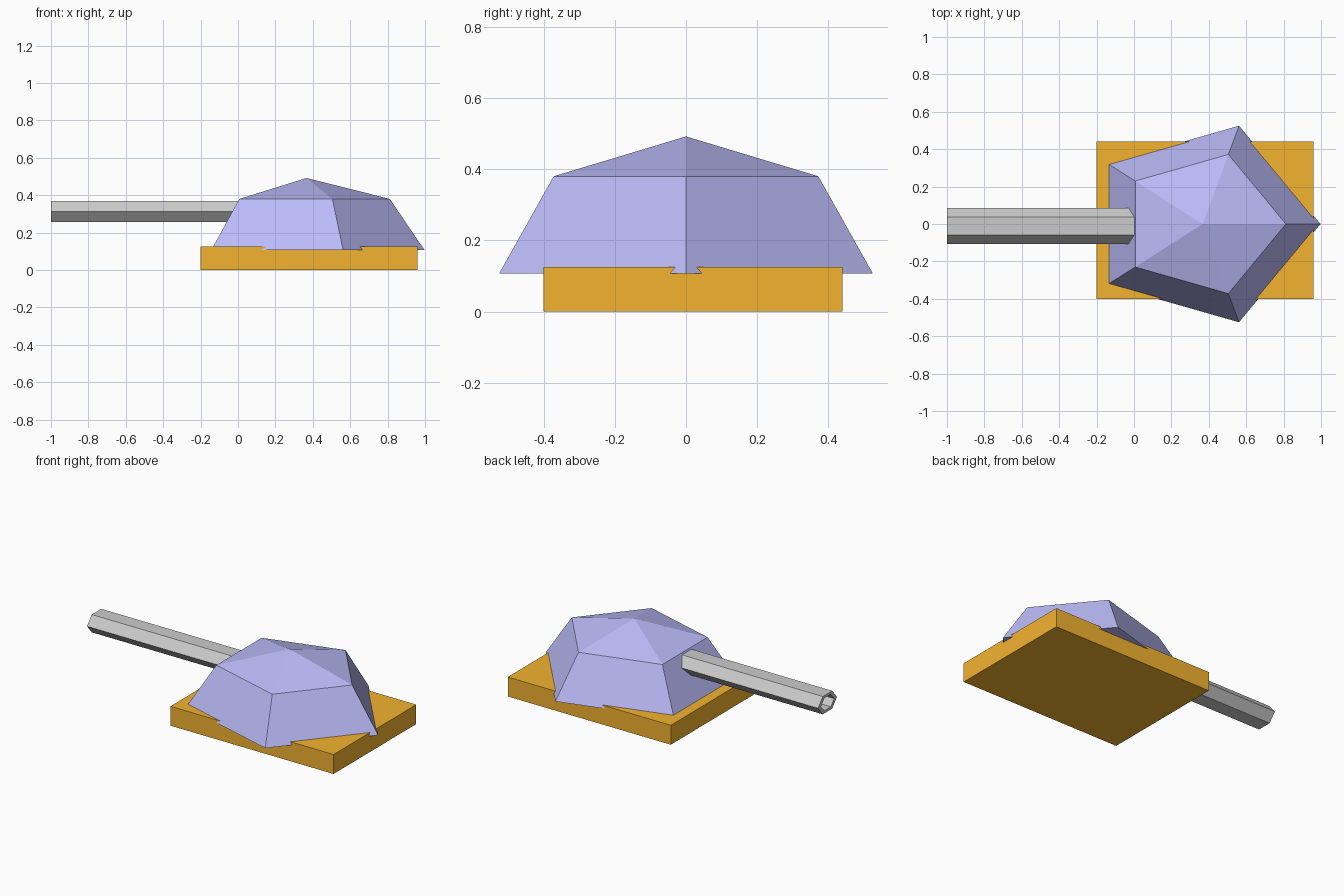
import bpy, bmesh
from math import cos, sin, tau

if "Cube" in bpy.data.objects:
    bpy.data.objects.remove(bpy.data.objects["Cube"])


def finish(name, bm, color=None):
    bmesh.ops.recalc_face_normals(bm, faces=bm.faces[:])
    me = bpy.data.meshes.new(name)
    bm.to_mesh(me)
    bm.free()
    ob = bpy.data.objects.new(name, me)
    bpy.context.collection.objects.link(ob)
    if color:
        mat = bpy.data.materials.new(name + "_paint")
        mat.diffuse_color = (*color, 1)
        mat.use_nodes = True
        mat.node_tree.nodes["Principled BSDF"].inputs["Base Color"].default_value = mat.diffuse_color
        me.materials.append(mat)
    return ob


def ring(bm, n, point):
    return [bm.verts.new(point(tau * i / n)) for i in range(n)]


def bridge(bm, a, b):
    n = len(a)
    for i in range(n):
        j = (i + 1) % n
        bm.faces.new((a[i], a[j], b[j], b[i]))


# Base slab
bm = bmesh.new()
bmesh.ops.create_cube(bm, size=1)
for v in bm.verts:
    v.co = (0.38 + v.co.x * 1.16, 0.02 + v.co.y * 0.84, 0.0625 + v.co.z * 0.125)
finish("base_slab", bm, (0.9, 0.45, 0.03))

# Five-sided domed turret
bm = bmesh.new()
rings = [ring(bm, 5, lambda a: (0.367 + rx * cos(a), ry * sin(a), z))
         for rx, ry, z in ((0.63, 0.552, 0.107), (0.445, 0.391, 0.38))]
bridge(bm, *rings)
apex = bm.verts.new((0.367, 0, 0.492))
for i in range(5):
    bm.faces.new((rings[1][i], rings[1][(i + 1) % 5], apex))
bm.faces.new(rings[0])
finish("turret_dome", bm, (0.5, 0.5, 0.95))

# Hexagonal barrel with a hollow muzzle: back, muzzle rim, bore mouth, bore end
bm = bmesh.new()
rings = [ring(bm, 6, lambda a: (x, -0.01 + 0.096 * s * cos(a), 0.313 + 0.066 * s * sin(a)))
         for x, s in ((0.05, 1), (-1.0, 1), (-1.0, 0.7), (-0.8, 0.7))]
for a, b in zip(rings, rings[1:]):
    bridge(bm, a, b)
bm.faces.new(rings[0])
bm.faces.new(rings[-1])
finish("barrel", bm)
